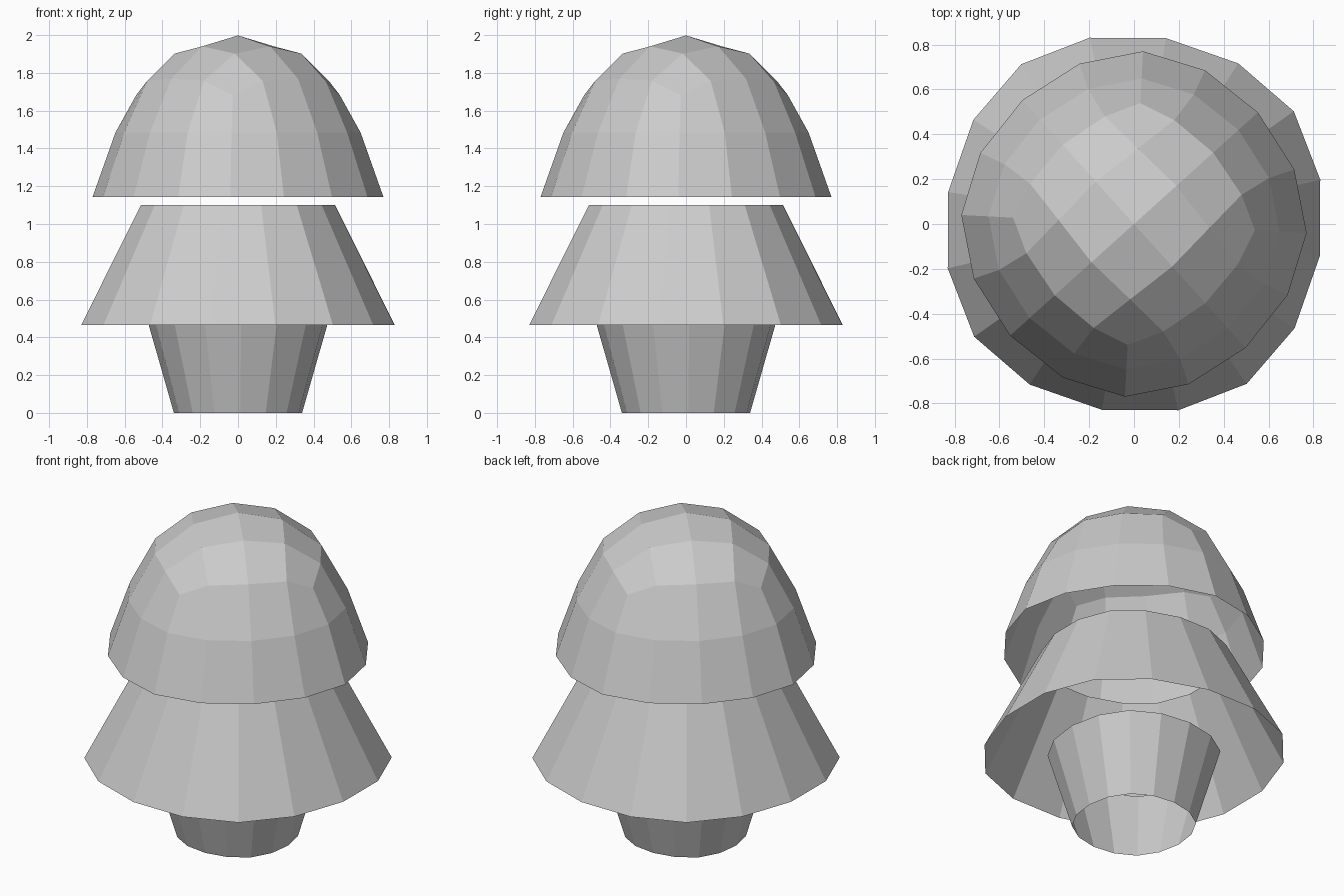
import bpy, math

if "Cube" in bpy.data.objects:
    bpy.data.objects.remove(bpy.data.objects["Cube"])


def build(name, verts, faces, levels, turn):
    me = bpy.data.meshes.new(name)
    me.from_pydata(verts, [], faces)
    ob = bpy.data.objects.new(name, me)
    bpy.context.collection.objects.link(ob)
    ob.rotation_euler.z = math.radians(turn)
    sub = ob.modifiers.new("round", 'SUBSURF')
    sub.levels = sub.render_levels = levels
    sub.use_limit_surface = False
    return ob


def square_ring(r, z):
    # cage corners so that the rounded corner ends at radius r
    c = r / 0.9723
    return [(c, c, z), (-c, c, z), (-c, -c, z), (c, -c, z)]


def tube(name, r0, z0, r1, z1, corner):
    verts = square_ring(r0, z0) + square_ring(r1, z1)
    faces = [(i, (i + 1) % 4, 4 + (i + 1) % 4, 4 + i) for i in range(4)]
    return build(name, verts, faces, 2, corner - 45)


def eight_ring(s, z):
    # alternate side middles and corners of a rounded square
    return [(s * r * math.cos(i * math.pi / 4), s * r * math.sin(i * math.pi / 4), z)
            for i in range(8) for r in [1.0607 if i % 2 else 1.0]]


# open stem and skirt
tube("stem", 0.352, 0.0, 0.491, 0.467, 47)
tube("lower_skirt", 0.872, 0.464, 0.54, 1.10, 35.2)

# domed cap, open underneath
verts = eight_ring(0.793, 1.143) + eight_ring(0.544, 1.825) + [(0, 0, 2.133)]
faces = [(i, (i + 1) % 8, 8 + (i + 1) % 8, 8 + i) for i in range(8)]
faces += [(8 + i, 9 + i, 8 + (i + 2) % 8, 16) for i in range(0, 8, 2)]
build("domed_cap", verts, faces, 1, 42)
